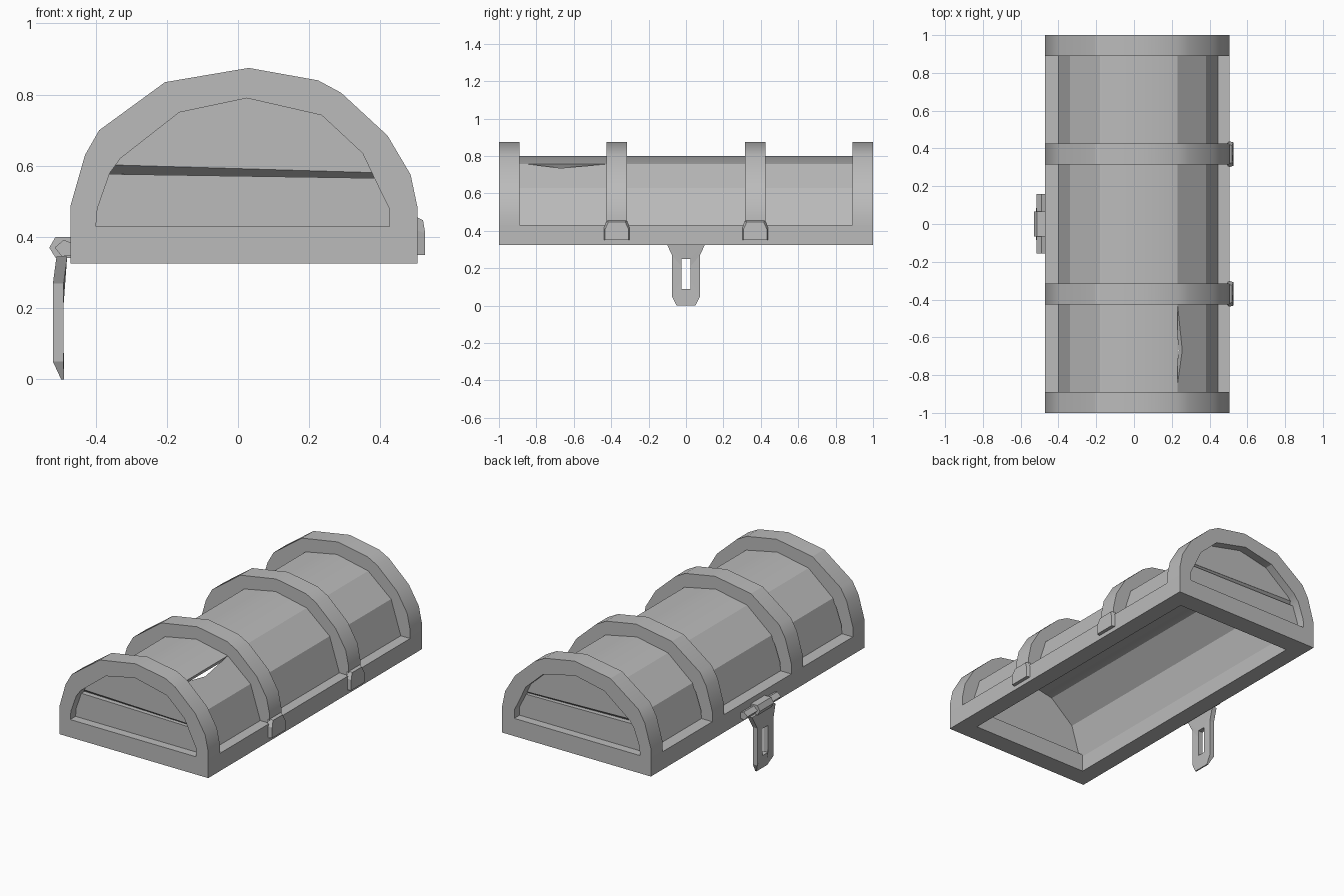
import bpy, bmesh, math

cube = bpy.data.objects.get("Cube")
if cube:
    bpy.data.objects.remove(cube, do_unlink=True)

grey = bpy.data.materials.new("plain grey")
grey.use_nodes = True
colour = (0.5, 0.5, 0.5, 1)
grey.diffuse_color = colour
grey.node_tree.nodes["Principled BSDF"].inputs["Base Color"].default_value = colour


def loft(name, sections, closed=False, smooth=False):
    """Bridge equal-length loops of points; cap the ends unless closed."""
    bm = bmesh.new()
    rows = [[bm.verts.new(p) for p in s] for s in sections]
    pairs = list(zip(rows, rows[1:]))
    if closed:
        pairs.append((rows[-1], rows[0]))
    else:
        bm.faces.new(rows[0])
        bm.faces.new(rows[-1])
    for a, b in pairs:
        for i in range(len(a)):
            j = (i + 1) % len(a)
            bm.faces.new((a[i], a[j], b[j], b[i]))
    bmesh.ops.recalc_face_normals(bm, faces=bm.faces)
    mesh = bpy.data.meshes.new(name)
    bm.to_mesh(mesh)
    bm.free()
    mesh.materials.append(grey)
    if smooth:
        mesh.shade_smooth()
        mesh.set_sharp_from_angle(angle=math.radians(25))
    obj = bpy.data.objects.new(name, mesh)
    bpy.context.collection.objects.link(obj)
    return obj


def prism_y(name, pts, y0, y1):
    return loft(name, [[(x, y, z) for x, z in pts] for y in (y0, y1)])


def arch(name, y0, y1):
    """Rib with a rectangular section that follows the curved lid."""
    loft(name, [[(ox, y0, oz), (ix, y0, iz), (ix, y1, iz), (ox, y1, oz)]
                for (ox, oz), (ix, iz) in zip(OUTER, INNER)], smooth=True)


OUTER = [(-.47, .42), (-.47, .49), (-.43, .63), (-.39, .70), (-.205, .835),
         (.03, .875), (.225, .84), (.29, .805), (.42, .685), (.485, .575),
         (.505, .48), (.505, .42)]
INNER = [(-.40, .42), (-.395, .48), (-.36, .58), (-.33, .621), (-.165, .75),
         (.025, .79), (.235, .742), (.26, .719), (.35, .635), (.40, .53),
         (.425, .48), (.425, .42)]

# Rectangular base frame, open in the middle
corners = [(-1, -1), (1, -1), (1, 1), (-1, 1)]
loft("base_frame", [[(.0175 + sx * hx, sy * hy, z) for hx, hy, z in
                     ((.4875, 1, .325), (.385, .885, .325),
                      (.385, .885, .43), (.4875, 1, .43))]
                    for sx, sy in corners], closed=True)

# Ribs, end frames and end panels
UPPER = [(-.37, .603), (-.17, .765), (.025, .805), (.24, .757), (.37, .65), (.41, .58)]
LOWER = [(-.42, .42), (-.41, .48), (-.375, .577), (.41, .565), (.44, .48), (.44, .42)]
for side, s in (("front", -1), ("back", 1)):
    arch(side + "_end_frame", s * 1.0, s * .89)
    arch(side + "_rib", s * .425, s * .315)
    prism_y(side + "_upper_panel", UPPER, s * .95, s * .91)
    prism_y(side + "_lower_panel", LOWER, s * .95, s * .91)
    # Sloping seam between the two end boards
    loft(side + "_panel_seam", [[(x, s * y, z - drop) for y, z in
                                 ((.95, .603), (.91, .603), (.91, .57))]
                                for x, drop in ((-.375, 0), (.40, .021))])

# Lengthwise planks of the curved lid
SHELL = [(-.405, .41), (-.34, .625), (-.18, .76), (.025, .80),
         (.23, .757), (.38, .63), (.45, .41)]


def inward(p):
    return (.025 + (p[0] - .025) * .92, .40 + (p[1] - .40) * .92)


def plank(name, first, last, stations):
    """Stations hold a y position and how far the first edge is worn away."""
    run = SHELL[first:last + 1]
    sections = []
    for y, wear in stations:
        (ax, az), (bx, bz) = run[0], run[1]
        worn = [(ax + (bx - ax) * wear, az + (bz - az) * wear)] + run[1:]
        loop = worn + [inward(p) for p in reversed(worn)]
        sections.append([(x, y, z) for x, z in loop])
    loft(name, sections, smooth=True)


whole = [(-.92, 0), (.92, 0)]
chipped = [(-.92, 0), (-.85, 0), (-.67, .17), (-.42, 0), (.92, 0)]
plank("right_side_plank", 0, 1, whole)
plank("right_slope_plank", 1, 2, whole)
plank("top_plank", 2, 4, whole)
plank("left_slope_plank", 4, 5, chipped)
plank("left_side_plank", 5, 6, whole)

# Hinge brackets
for side, y in (("front", -.37), ("back", .37)):
    loft(side + "_hinge", [
        [(x + lean, y + k * w, z) for k, w, z, lean in
         ((-1, a, .35, 0), (-1, a, c, 0), (-1, b, d, -.006),
          (1, b, d, -.006), (1, a, c, 0), (1, a, .35, 0))]
        for x, a, b, c, d in ((.50, .07, .052, .42, .46), (.526, .062, .045, .41, .447))])

# Clasp pin and knuckle
prism_y("clasp_pin", [(-.515, .37), (-.49, .392), (-.46, .38), (-.46, .35), (-.495, .345)],
        -.155, .16)
prism_y("clasp_knuckle", [(-.53, .37), (-.513, .40), (-.46, .40), (-.46, .34), (-.513, .342)],
        -.065, .065)

# Slotted hasp plate hanging from the pin
half_outer = [(.11, .345), (.075, .27), (.075, .05), (.05, 0)]
half_slot = [(.025, .25), (.025, .21), (.025, .13), (.025, .09)]


def both(half):
    return half + [(-y, z) for y, z in reversed(half)]


def plate_x(z):
    """Outer and inner faces of the plate, bent at the top and bevelled at the tip."""
    if z == 0:
        return -.497, -.489
    return (-.51, -.48) if z > .3 else (-.52, -.49)


hasp = []
for (oy, oz), (sy, sz) in zip(both(half_outer), both(half_slot)):
    o, s = plate_x(oz), plate_x(sz)
    hasp.append([(o[0], oy, oz), (s[0], sy, sz), (s[1], sy, sz), (o[1], oy, oz)])
loft("hasp_plate", hasp, closed=True)
